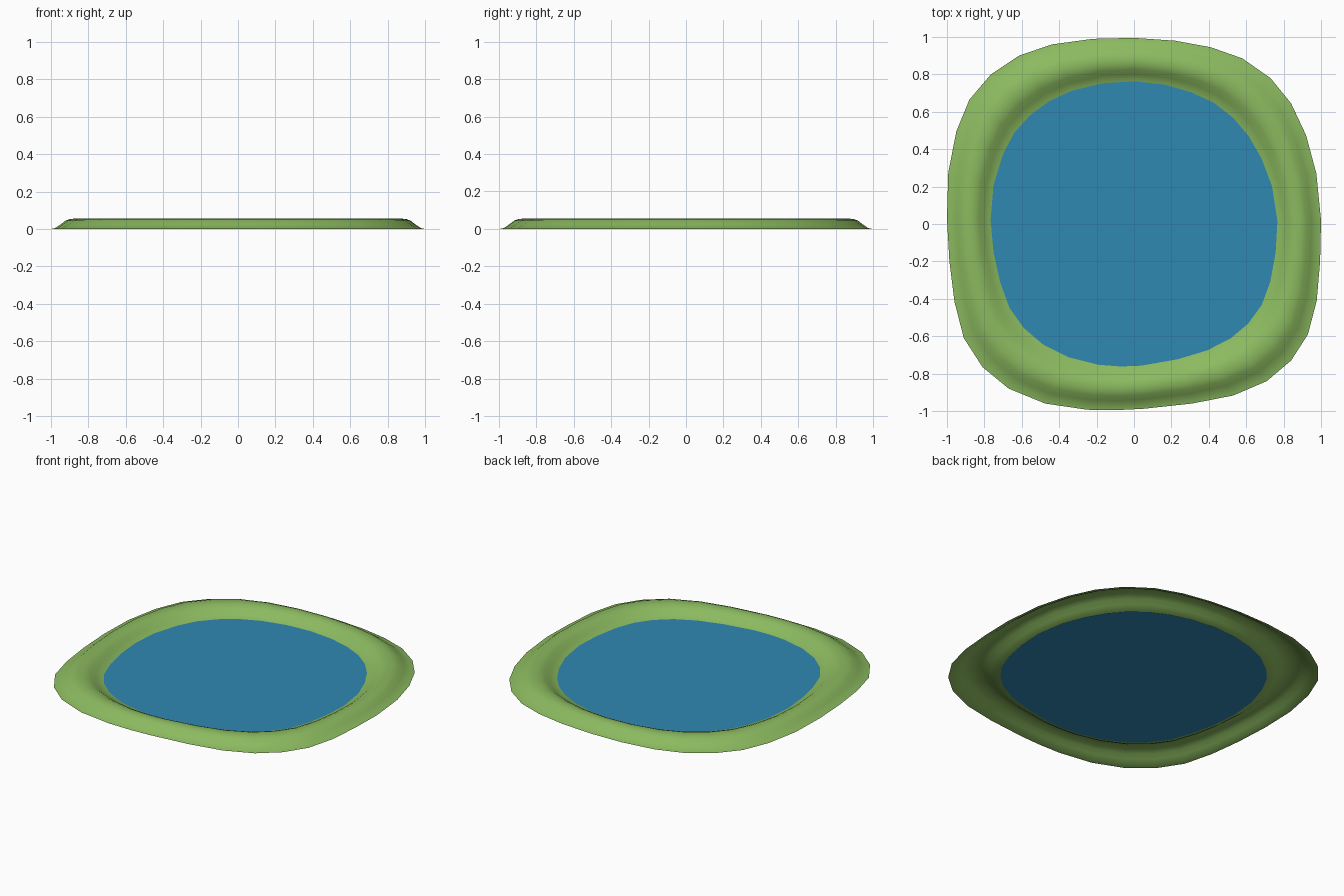
import bpy, bmesh, math

if "Cube" in bpy.data.objects:
    bpy.data.objects.remove(bpy.data.objects["Cube"])

# Outline of the bank seen from above, counter-clockwise from the back
OUTLINE = [
    (0.0, 0.995), (-0.22, 0.99), (-0.44, 0.96), (-0.615, 0.9), (-0.765, 0.8),
    (-0.88, 0.665), (-0.95, 0.495), (-0.993, 0.275), (-1.0, 0.03), (-0.987, -0.2),
    (-0.96, -0.415), (-0.91, -0.61), (-0.81, -0.765), (-0.67, -0.88), (-0.475, -0.96),
    (-0.25, -0.993), (-0.09, -0.995), (0.05, -0.988), (0.31, -0.96), (0.53, -0.917),
    (0.71, -0.84), (0.84, -0.73), (0.93, -0.59), (0.977, -0.41), (0.995, -0.2),
    (1.0, 0.02), (0.975, 0.27), (0.92, 0.475), (0.84, 0.645), (0.73, 0.78),
    (0.58, 0.885), (0.41, 0.945), (0.22, 0.98)]

# Rounded bank cross-section: (fraction from outer edge to water edge, height)
PROFILE = [(0, 0), (0.1, 0.005), (0.22, 0.024), (0.33, 0.044), (0.43, 0.053),
           (0.53, 0.055), (0.63, 0.052), (0.73, 0.041), (0.84, 0.02),
           (0.94, 0.006), (1.03, 0.0)]


def material(name, rgb):
    m = bpy.data.materials.new(name)
    m.diffuse_color = (*rgb, 1)
    m.use_nodes = True
    m.node_tree.nodes["Principled BSDF"].inputs["Base Color"].default_value = m.diffuse_color
    return m


def loop_points(t, z):
    """The outline moved inward by fraction t; corners narrow a little more."""
    pts = []
    for x, y in OUTLINE:
        a = math.atan2(y, x)
        inner = 0.767 - 0.04 * math.sin(2 * a) ** 2
        s = 1 - t * (1 - inner)
        pts.append((x * s, y * s, z))
    return pts


def finish(bm, name, mat, smooth):
    me = bpy.data.meshes.new(name)
    for f in bm.faces:
        f.smooth = smooth
    bm.to_mesh(me)
    bm.free()
    me.materials.append(mat)
    ob = bpy.data.objects.new(name, me)
    bpy.context.collection.objects.link(ob)
    return ob


# Grass bank: the cross-section swept around the outline, open underneath
bm = bmesh.new()
rings = [[bm.verts.new(p) for p in loop_points(t, z)] for t, z in PROFILE]
n = len(OUTLINE)
for a, b in zip(rings, rings[1:]):
    for i in range(n):
        j = (i + 1) % n
        bm.faces.new((a[i], a[j], b[j], b[i]))
finish(bm, "grass_bank", material("grass green", (0.26, 0.49, 0.115)), True)

# Water: one flat sheet inside the bank
bm = bmesh.new()
bm.faces.new([bm.verts.new(p) for p in loop_points(1.0, 0.004)])
finish(bm, "water_surface", material("pond blue", (0.03, 0.25, 0.45)), False)
